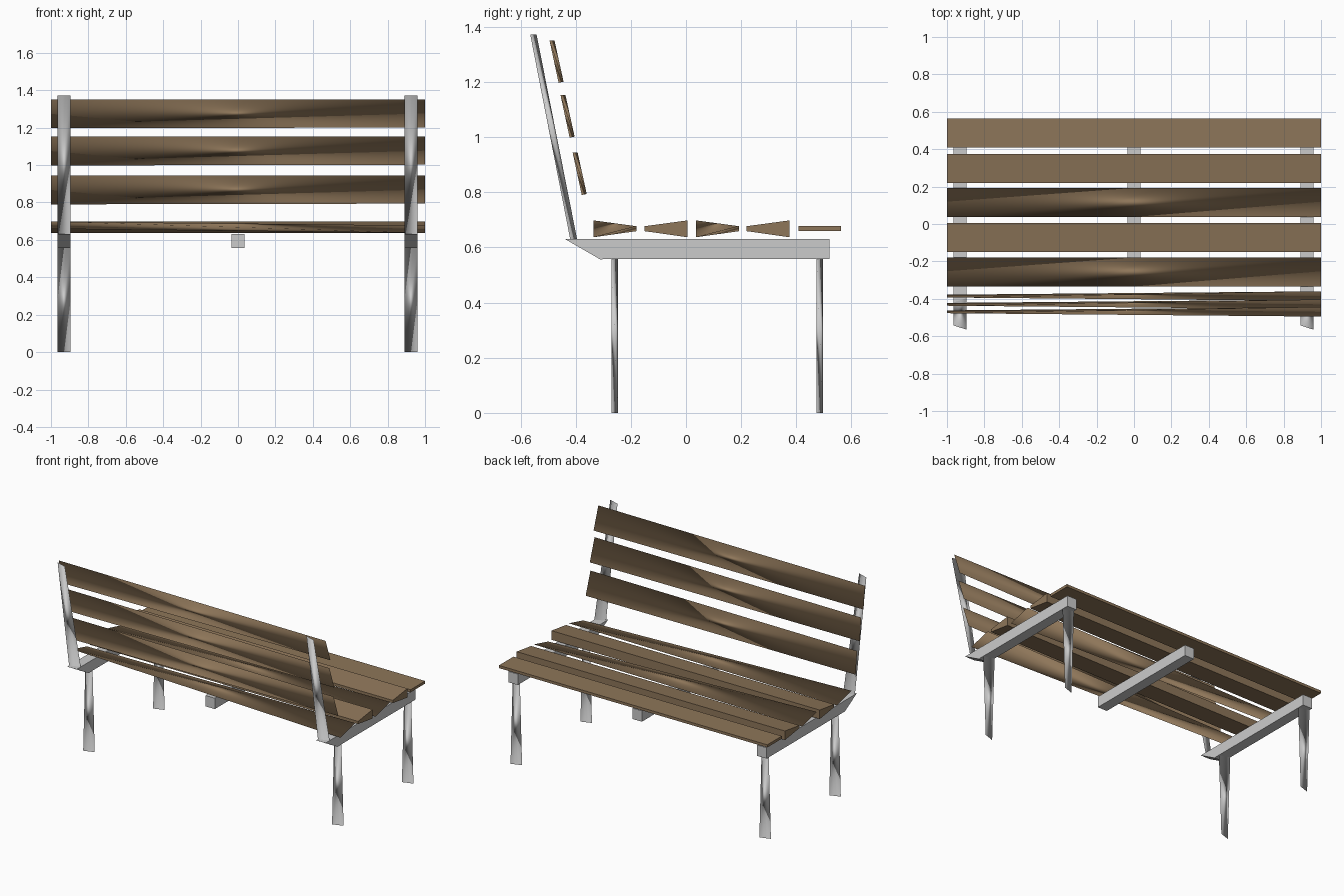
import bpy, bmesh

if "Cube" in bpy.data.objects:
    bpy.data.objects.remove(bpy.data.objects["Cube"])

wood = bpy.data.materials.new("wood")
wood.diffuse_color = (0.27, 0.18, 0.10, 1)
wood.use_nodes = True
wood.node_tree.nodes["Principled BSDF"].inputs["Base Color"].default_value = wood.diffuse_color


def finish(name, bm, mat=None, smooth=False):
    bmesh.ops.recalc_face_normals(bm, faces=bm.faces)
    me = bpy.data.meshes.new(name)
    bm.to_mesh(me)
    bm.free()
    for p in me.polygons:
        p.use_smooth = smooth
    if mat:
        me.materials.append(mat)
    ob = bpy.data.objects.new(name, me)
    bpy.context.collection.objects.link(ob)


def prism(name, ring_a, ring_b, mat=None):
    """Closed loft between two matching rings."""
    bm = bmesh.new()
    a = [bm.verts.new(p) for p in ring_a]
    b = [bm.verts.new(p) for p in ring_b]
    n = len(a)
    bm.faces.new(a)
    bm.faces.new(b[::-1])
    for i in range(n):
        bm.faces.new((a[i], a[(i + 1) % n], b[(i + 1) % n], b[i]))
    finish(name, bm, mat)


def twisted(name, ring_a, ring_b, mat=None):
    """Bar whose two ends pinch to opposite diagonals of its section."""
    bm = bmesh.new()
    v = [bm.verts.new(p) for p in (ring_a[0], ring_a[2], ring_b[1], ring_b[3])]
    for i, j, k in ((0, 1, 2), (0, 1, 3), (0, 2, 3), (1, 2, 3)):
        bm.faces.new((v[i], v[j], v[k]))
    finish(name, bm, mat, True)


def yz(x, profile):
    return [(x, y, z) for y, z in profile]


def rect(x, y0, y1, z):
    h = 0.035
    return [(x - h, y0, z), (x + h, y0, z), (x + h, y1, z), (x - h, y1, z)]


# seat slats: wedge sections, thick edge alternating back and front
for i, y in enumerate((-0.335, -0.15, 0.037, 0.22, 0.408)):
    r = y + 0.155
    tall, thin = (0.637, 0.698), (0.659, 0.677)
    lo, hi = [(tall, thin), (thin, tall)][i % 2]
    if i == 4:
        lo = hi = thin
    prof = [(y, lo[1]), (y, lo[0]), (r, hi[0]), (r, hi[1])]
    build = twisted if i in (0, 2) else prism
    build(f"seat_slat_{i + 1}", yz(-1, prof), yz(1, prof), wood)

# backrest slats, leaning back
for i, (y, z) in enumerate(((-0.378, 0.79), (-0.422, 0.998), (-0.462, 1.197))):
    prof = [(y - 0.033, z + 0.154), (y - 0.015, z + 0.154),
            (y + 0.018, z + 0.004), (y, z)]
    prof = prof[1:] + prof[:1]
    twisted(f"back_slat_{i + 1}", yz(-1, prof), yz(1, prof), wood)

# frame rails under the seat
rail = [(-0.297, 0.558), (0.52, 0.558), (0.52, 0.631), (-0.297, 0.631)]
for name, x in (("left", -0.93), ("middle", 0), ("right", 0.925)):
    prism(f"{name}_rail", yz(x - 0.035, rail), yz(x + 0.035, rail))

# legs, back posts and the brackets joining them to the rails
bracket = [(-0.44, 0.631), (-0.31, 0.556), (-0.297, 0.558), (-0.297, 0.631)]
for name, x in (("left", -0.93), ("right", 0.925)):
    for part, y in (("back", -0.27), ("front", 0.474)):
        twisted(f"{name}_{part}_leg", rect(x, y, y + 0.023, 0),
                rect(x, y, y + 0.023, 0.56))
    twisted(f"{name}_post", rect(x, -0.42, -0.395, 0.63),
            rect(x, -0.565, -0.542, 1.373))
    prism(f"{name}_bracket", yz(x - 0.035, bracket), yz(x + 0.035, bracket))
